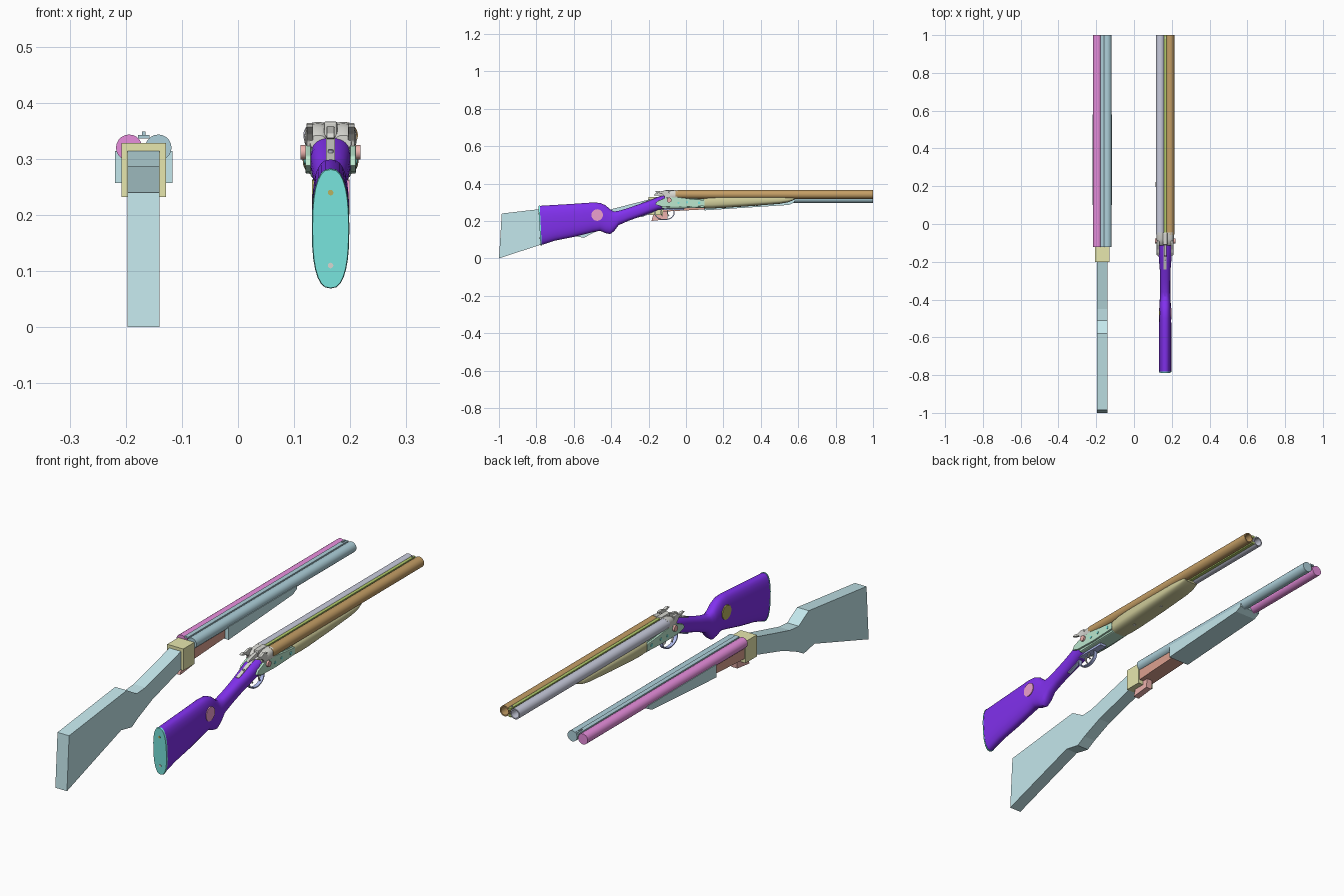
import bpy, bmesh, math
from mathutils import Vector

if "Cube" in bpy.data.objects:
    bpy.data.objects.remove(bpy.data.objects["Cube"])

LX, RX = -0.168, 0.165   # centre lines of the simple and the detailed gun
smooth = []

def paint(ob, col):
    if col:
        key = "c_%d_%d_%d" % tuple(int(c * 255) for c in col)
        m = bpy.data.materials.get(key) or bpy.data.materials.new(key)
        m.diffuse_color = (*col, 1)
        m.use_nodes = True
        m.node_tree.nodes["Principled BSDF"].inputs["Base Color"].default_value = m.diffuse_color
        ob.data.materials.append(m)

def make(name, verts, faces, col=None, soft=False):
    me = bpy.data.meshes.new(name)
    me.from_pydata(verts, [], faces)
    bm = bmesh.new(); bm.from_mesh(me)
    bmesh.ops.recalc_face_normals(bm, faces=bm.faces)
    bm.to_mesh(me); bm.free()
    ob = bpy.data.objects.new(name, me)
    bpy.context.collection.objects.link(ob)
    paint(ob, col)
    if soft: smooth.append(ob)
    return ob

def bevel(ob, w, seg=2):
    b = ob.modifiers.new("bevel", 'BEVEL')
    b.width, b.segments, b.limit_method = w, seg, 'ANGLE'
    return ob

def prism(name, pts, x, hw, col=None, soft=False):
    """Side profile of (y, z) points, thick in x."""
    n = len(pts)
    v = [(x + s * hw, y, z) for s in (-1, 1) for y, z in pts]
    f = [list(range(n)), list(range(n, 2 * n))]
    f += [(i, (i + 1) % n, n + (i + 1) % n, n + i) for i in range(n)]
    return make(name, v, f, col, soft)

def box(name, x, hw, y0, y1, z0, z1, col=None):
    return prism(name, [(y0, z0), (y1, z0), (y1, z1), (y0, z1)], x, hw, col)

def rod(name, a, b, r, col=None, n=24, soft=True):
    """Solid cylinder from a to b."""
    a, b = Vector(a), Vector(b)
    q = (b - a).to_track_quat('Z', 'Y')
    ring = [q @ Vector((r * math.cos(t), r * math.sin(t), 0)) for t in [2 * math.pi * i / n for i in range(n)]]
    v = [a + p for p in ring] + [b + p for p in ring]
    f = [list(range(n)), list(range(n, 2 * n))]
    f += [(i, (i + 1) % n, n + (i + 1) % n, n + i) for i in range(n)]
    return make(name, v, f, col, soft)

def tube(name, x, z, y0, y1, r, ri, col, n=32):
    """Hollow barrel along y."""
    v, f = [], []
    for rr, y in ((r, y0), (r, y1), (ri, y1), (ri, y0)):
        v += [(x + rr * math.cos(2 * math.pi * i / n), y, z + rr * math.sin(2 * math.pi * i / n)) for i in range(n)]
    for k in range(4):
        for i in range(n):
            j, m = (i + 1) % n, (k + 1) % 4
            f.append((k * n + i, k * n + j, m * n + j, m * n + i))
    return make(name, v, f, col, True)

def loft(name, x, stations, col, p=2.4, n=28):
    """Rounded sections (y, bottom, top, half width); y may lean as (y_bottom, y_top)."""
    v, f = [], []
    sp = lambda c: math.copysign(abs(c) ** (2 / p), c)
    for y, zb, zt, hw in stations:
        yb, yt = y if isinstance(y, tuple) else (y, y)
        for i in range(n):
            t = 2 * math.pi * i / n
            u = (1 + sp(math.sin(t))) / 2
            v.append((x + hw * sp(math.cos(t)), yb + (yt - yb) * u, zb + (zt - zb) * u))
    for k in range(len(stations) - 1):
        f += [(k * n + i, k * n + (i + 1) % n, (k + 1) * n + (i + 1) % n, (k + 1) * n + i) for i in range(n)]
    f += [list(range(n)), list(range(len(v) - n, len(v)))]
    return make(name, v, f, col, True)

def strap(name, path, x, hw, th, col):
    """Flat strip that follows a (y, z) path."""
    out, inn = [], []
    for i, (y, z) in enumerate(path):
        a, b = path[max(i - 1, 0)], path[min(i + 1, len(path) - 1)]
        d = Vector((b[0] - a[0], b[1] - a[1])).normalized() * th / 2
        out.append((y - d.y, z + d.x)); inn.append((y + d.y, z - d.x))
    n = len(path)
    v = [(x + s * hw, *p) for s in (-1, 1) for p in out + inn[::-1]]
    m, f = 2 * n, []
    for i in range(n - 1):
        f += [(i, i + 1, m - 2 - i, m - 1 - i), (m + i, m + i + 1, 2 * m - 2 - i, 2 * m - 1 - i)]
    f += [(i, (i + 1) % m, m + (i + 1) % m, m + i) for i in range(m)]
    return make(name, v, f, col, True)

CYAN, STEEL, MAGENTA = (.55, .80, .84), (.42, .63, .70), (.80, .27, .72)
YELLOW, BRICK, SALMON = (.80, .80, .42), (.72, .36, .28), (.85, .45, .42)
PURPLE, TEAL, BROWN = (.22, .03, .85), (.2, .82, .76), (.55, .34, .13)
LAV, GREEN, KHAKI = (.58, .60, .72), (.45, .60, .15), (.62, .60, .32)
MINT, PINK, BLUE, GREY = (.50, .80, .62), (.85, .35, .62), (.45, .52, .88), (.68, .68, .64)
OLIVE = (.48, .45, .12)

# ---------- simple low-poly gun ----------
prism("simple_stock", [(-1, 0), (-.62, .125), (-.545, .11), (-.5, .135), (-.4, .178), (-.2, .235),
                       (-.19, .317), (-.45, .25), (-.51, .245), (-.58, .287), (-.985, .24)], LX, .0285, CYAN)
box("simple_receiver", LX, .0395, -.2, -.122, .232, .328, YELLOW)
prism("simple_receiver_floor", [(-.122, .25), (.1, .262), (.1, .315), (-.122, .315)], LX, .034, BRICK)
prism("simple_trigger_guard", [(-.185, .2), (-.1, .21), (-.095, .25), (-.17, .25)], LX, .014, SALMON)
prism("simple_forend", [(.1, .257), (.55, .286), (.58, .3), (.58, .314), (.1, .314)], LX, .0515, CYAN)
rod("simple_barrel_left", (LX - .026, -.122, .32), (LX - .026, 1, .32), .0235, MAGENTA, 20)
rod("simple_barrel_right", (LX + .026, -.122, .32), (LX + .026, 1, .32), .0235, STEEL, 20)
box("simple_rib", LX, .010, -.122, 1, .336, .343, STEEL)
box("simple_front_sight", LX, .003, .97, .99, .343, .349, STEEL)

# ---------- detailed gun: stock ----------
loft("stock", RX, [((-.772, -.783), .072, .281, .0325), (-.7, .095, .286, .033), (-.6, .115, .292, .033),
                   (-.5, .140, .299, .032), (-.46, .148, .297, .031), (-.43, .135, .284, .030),
                   (-.405, .130, .262, .029), (-.385, .145, .251, .028), (-.36, .178, .254, .027),
                   (-.31, .200, .269, .027), (-.25, .222, .290, .028), (-.2, .240, .308, .032),
                   (-.15, .258, .328, .036), (-.09, .268, .343, .036)], PURPLE, 2.5)
loft("butt_plate", RX, [((-.778, -.789), .070, .281, .0320), ((-.771, -.782), .069, .283, .0335)], TEAL, 2.5)
for z, c in ((.11, GREY), (.24, OLIVE)):
    y = -.778 - .011 * (z - .07) / .21
    rod("butt_screw", (RX, y - .002, z), (RX, y + .01, z), .005, c, 16)
for s, c in ((1, PINK), (-1, OLIVE)):
    med = rod("grip_medallion", (RX + s * .025, -.475, .232), (RX + s * .0335, -.475, .232), .031, c, 32)

# ---------- detailed gun: barrels ----------
for s, c, nm in ((-1, LAV, "barrel_left"), (1, BROWN, "barrel_right")):
    tube(nm, RX + s * .0255, .342, -.055, 1, .0232, .018, c)
box("top_rib", RX, .007, -.055, 1, .352, .362, GREEN)
box("lower_rib", RX, .007, .1, 1, .322, .332, GREEN)
rod("front_bead", (RX, .985, .36), (RX, .985, .367), .004, GREY, 12)
loft("forend", RX, [(.095, .268, .325, .044), (.14, .267, .332, .048), (.2, .27, .334, .050), (.35, .28, .334, .049),
                    (.5, .292, .333, .046), (.545, .300, .330, .043), (.58, .314, .327, .036)], KHAKI, 3)
for y in (.2, .38):
    z = .27 + (y - .2) * .07
    rod("forend_screw", (RX, y, z - .002), (RX, y, z + .02), .006, GREY, 16)

# ---------- detailed gun: action ----------
bevel(prism("action_body", [(-.13, .266), (.1, .27), (.1, .318), (-.05, .322), (-.13, .32)], RX, .036, MINT), .006)
for s in (-1, 1):
    bevel(prism("side_plate", [(-.165, .288), (-.13, .277), (-.03, .274), (.1, .28), (.1, .312), (.03, .318),
                               (-.05, .328), (-.11, .324), (-.155, .305)], RX + s * .040, .005, MINT), .002)
    # screws and hammer pivot on the lock plate
    for y, z, r in ((-.04, .297, .006), (.005, .3, .006), (.07, .297, .007)):
        rod("plate_screw", (RX + s * .04, y, z), (RX + s * .0475, y, z), r, TEAL, 16)
    rod("hammer_pivot", (RX + s * .035, -.09, .312), (RX + s * .0535, -.09, .312), .013, SALMON, 20)
    # rounded breech shoulder behind each barrel
    loft("breech_shoulder", RX + s * .0225, [(-.115, .318, .342, .014), (-.1, .312, .356, .019),
                                             (-.08, .310, .363, .023), (-.045, .312, .366, .0245)], GREY, 2.6, 20)
    # exposed hammer with curled spur
    bevel(prism("hammer", [(-.08, .305), (-.082, .335), (-.092, .352), (-.09, .362), (-.112, .364), (-.135, .358),
                           (-.152, .362), (-.168, .357), (-.15, .350), (-.128, .345), (-.114, .332), (-.108, .308)],
                RX + s * .037, .006, GREY), .002)
bevel(box("breech_bridge", RX, .012, -.11, -.045, .315, .367, GREY), .004)
bevel(prism("top_lever", [(-.172, .337), (-.165, .346), (-.11, .358), (-.08, .366), (-.08, .345), (-.12, .335)],
            RX, .007, GREY), .002)
prism("top_tang", [(-.24, .290), (-.12, .334), (-.12, .340), (-.24, .296)], RX, .008, GREY)
rod("tang_screw", (RX, -.195, .305), (RX, -.1975, .3165), .005, LAV, 16)

# ---------- detailed gun: trigger group ----------
cy, cz = -.115, .243
arc = [(cy + .052 * math.cos(math.radians(a)), cz + .036 * math.sin(math.radians(a))) for a in range(150, 391, 15)]
strap("trigger_guard", [(-.24, .222), (-.2, .238), (-.172, .25)] + arc + [(-.055, .268), (-.02, .271)],
      RX, .008, .005, BLUE)
box("trigger_plate", RX, .016, -.18, -.01, .258, .272, BLUE)
for y, s in ((-.095, 1), (-.13, -1)):
    strap("trigger", [(y, .265), (y - .004, .25), (y - .003, .238), (y + .004, .226)], RX + s * .006, .003, .005, GREY)

# smooth shading on the rounded parts
bpy.ops.object.select_all(action='DESELECT')
for ob in smooth:
    ob.select_set(True)
bpy.context.view_layer.objects.active = smooth[0]
bpy.ops.object.shade_smooth_by_angle(angle=math.radians(35))
bpy.ops.object.select_all(action='DESELECT')
